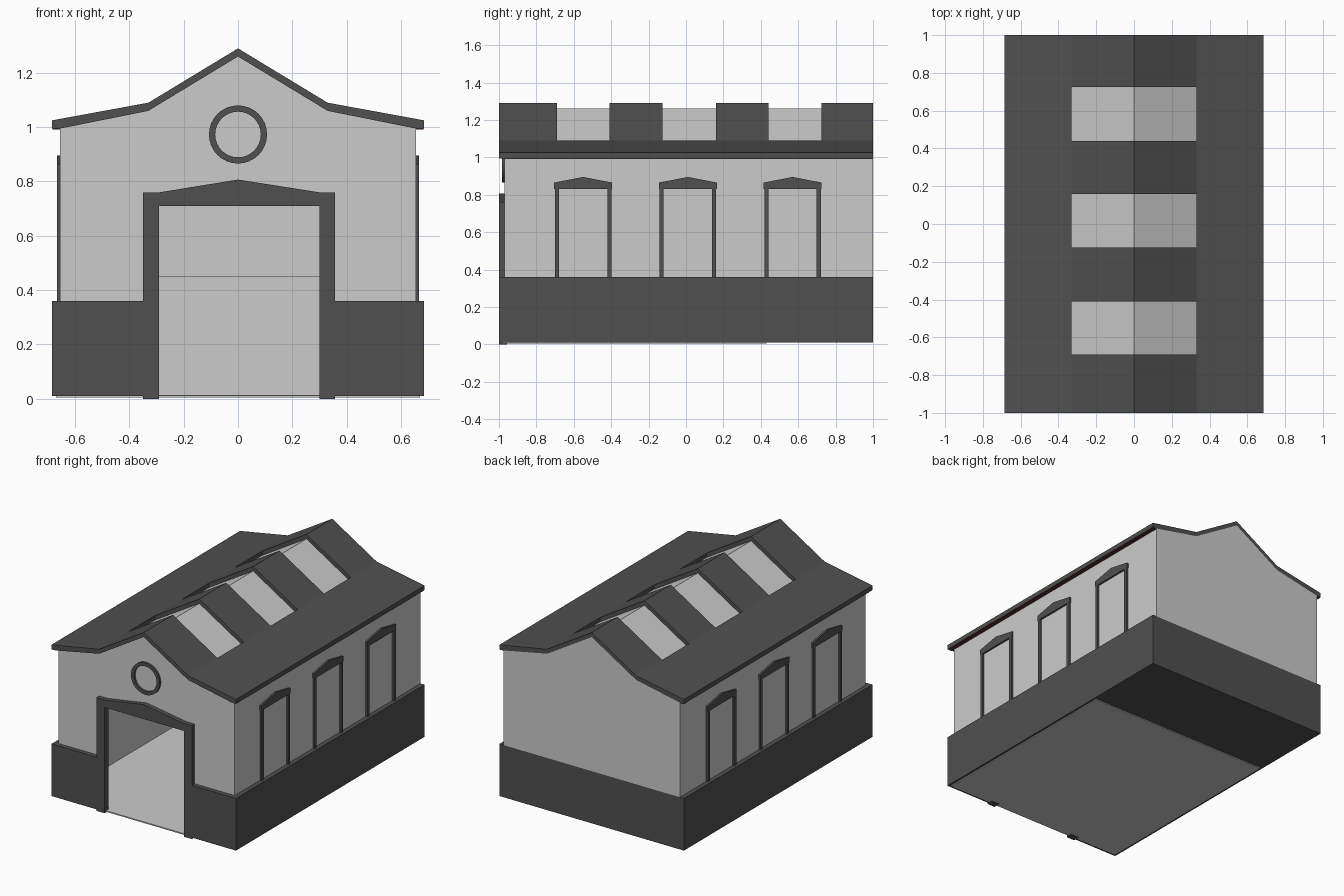
import bpy, bmesh, math

if "Cube" in bpy.data.objects:
    bpy.data.objects.remove(bpy.data.objects["Cube"])


def material(name, rgb):
    m = bpy.data.materials.new(name)
    m.diffuse_color = (*rgb, 1)
    m.use_nodes = True
    m.node_tree.nodes["Principled BSDF"].inputs["Base Color"].default_value = m.diffuse_color
    return m


LIGHT = material("light_grey", (0.6, 0.6, 0.6))
DARK = material("dark_grey", (0.08, 0.08, 0.08))
RED = material("dark_red", (0.09, 0.025, 0.02))


def finish(bm, name, mat):
    bmesh.ops.recalc_face_normals(bm, faces=bm.faces[:])
    me = bpy.data.meshes.new(name)
    bm.to_mesh(me)
    bm.free()
    me.materials.append(mat)
    ob = bpy.data.objects.new(name, me)
    bpy.context.collection.objects.link(ob)
    return ob


def prism(name, pts, a, b, mat, axis="y"):
    """Extrude a (horizontal, z) outline from a to b along an axis."""
    bm = bmesh.new()
    place = (lambda p, t: (p[0], t, p[1])) if axis == "y" else (lambda p, t: (t, p[0], p[1]))
    near = [bm.verts.new(place(p, a)) for p in pts]
    far = [bm.verts.new(place(p, b)) for p in pts]
    bm.faces.new(near)
    bm.faces.new(far)
    n = len(pts)
    for i in range(n):
        j = (i + 1) % n
        bm.faces.new((near[i], near[j], far[j], far[i]))
    return finish(bm, name, mat)


def box(name, x0, x1, y0, y1, z0, z1, mat):
    return prism(name, [(x0, z0), (x1, z0), (x1, z1), (x0, z1)], y0, y1, mat)


def mirrored(pts):
    """Complete a right half outline with its mirror image."""
    return pts + [(-x, z) for x, z in reversed(pts) if x != 0]


# Gable outline under the roof, from the ridge to the eave
gable = [(-0.655, 0.995), (-0.33, 1.06), (0, 1.26), (0.33, 1.06), (0.655, 0.995)]

# Walls
prism("front_wall", gable + [(0.655, 0.012), (0.3, 0.012), (0.3, 0.71),
                             (-0.295, 0.71), (-0.295, 0.012), (-0.655, 0.012)],
      -0.97, -0.96, LIGHT)
prism("back_wall", gable + [(0.655, 0.36), (-0.655, 0.36)], 0.99, 1.0, LIGHT)
for s, side in ((-1, "left"), (1, "right")):
    box(side + "_wall", s * 0.645, s * 0.655, -0.965, 0.998, 0.012, 0.995, LIGHT)

# Roof deck, which shows through the openings as skylights
prism("skylight_deck", gable + [(x, z - 0.01) for x, z in reversed(gable)],
      -0.965, 0.995, LIGHT)

# Floor, raised platform inside and underside of the rear
box("floor", -0.67, 0.67, -0.985, 0.43, 0.004, 0.012, LIGHT)
box("inner_platform", -0.645, 0.645, 0.43, 0.99, 0.014, 0.45, LIGHT)
box("rear_underside", -0.66, 0.66, 0.43, 0.995, 0.01, 0.014, DARK)

# Plinth around the foot of the walls
for s, side in ((-1, "left"), (1, "right")):
    box(side + "_plinth", s * 0.655, s * 0.685, -1, 1, 0.01, 0.36, DARK)
    box(side + "_front_plinth", s * 0.34, s * 0.655, -1, -0.97, 0.01, 0.36, DARK)
box("back_plinth", -0.655, 0.655, 0.99, 1, 0.01, 0.36, DARK)

# Lower roof slopes with the eave soffits
for s, side in ((-1, "left"), (1, "right")):
    slope = [(0.33, 1.09), (0.685, 1.025), (0.685, 0.995), (0.655, 0.995), (0.33, 1.06)]
    prism(side + "_lower_roof", [(s * x, z) for x, z in slope], -1, 1, DARK)
    box(side + "_eave_soffit", s * 0.655, s * 0.683, -0.97, 0.998, 0.992, 0.995, RED)

# Upper roof strips between the skylights
ridge = [(-0.33, 1.06), (-0.33, 1.09), (0, 1.29), (0.33, 1.09), (0.33, 1.06), (0, 1.26)]
for i, (a, b) in enumerate([(-1, -0.69), (-0.41, -0.125), (0.16, 0.44), (0.725, 1)]):
    prism(f"upper_roof_{i + 1}", ridge, a, b, DARK)

# Door frame with a peaked lintel
prism("door_frame", [(-0.35, 0), (-0.35, 0.76), (-0.29, 0.76), (0, 0.807), (0.3, 0.76),
                     (0.357, 0.76), (0.357, 0), (0.3, 0), (0.3, 0.71), (-0.29, 0.71),
                     (-0.29, 0)], -1, -0.958, DARK)

# Side window frames with peaked heads
for s, side in ((-1, "left"), (1, "right")):
    for i, y in enumerate((-0.55, 0.01, 0.57)):
        half = [(0, 0.895), (0.155, 0.865), (0.155, 0.83), (0.151, 0.83), (0.151, 0.36),
                (0.129, 0.36), (0.129, 0.83)]
        prism(f"{side}_window_frame_{i + 1}", [(y + h, z) for h, z in mirrored(half)],
              s * 0.65, s * 0.667, DARK, "x")

# Round window ring on the front gable
bm = bmesh.new()
N = 32
loops = []
for i in range(N):
    c, d = math.cos(2 * math.pi * i / N), math.sin(2 * math.pi * i / N)
    loops.append([bm.verts.new((r * c, y, 0.973 + r * d))
                  for r, y in ((0.107, -0.965), (0.107, -0.983), (0.084, -0.983), (0.084, -0.965))])
for i in range(N):
    p, q = loops[i], loops[(i + 1) % N]
    for k in range(4):
        m = (k + 1) % 4
        bm.faces.new((p[k], p[m], q[m], q[k]))
finish(bm, "round_window_ring", DARK)
